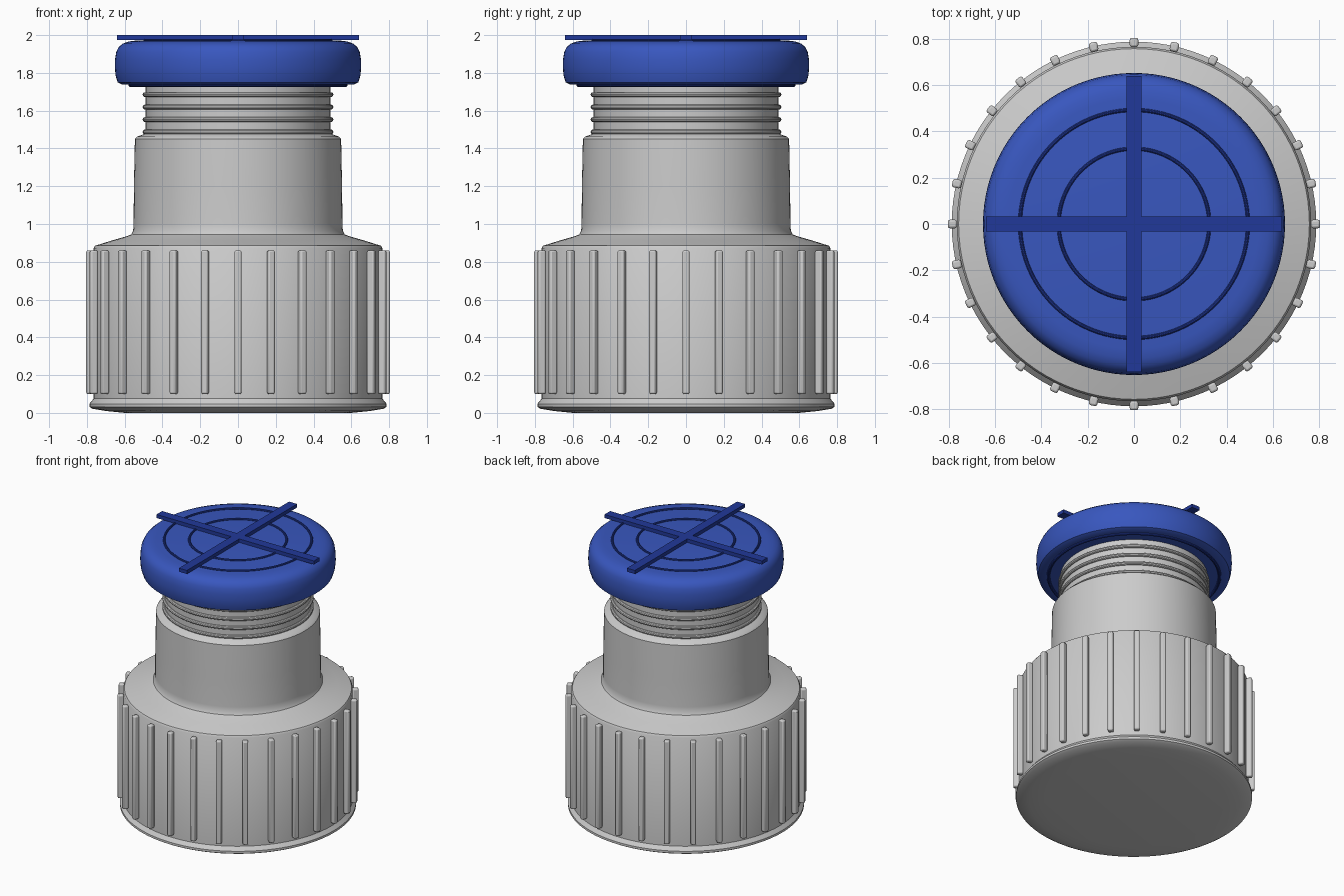
import bpy, bmesh, math

if "Cube" in bpy.data.objects:
    bpy.data.objects.remove(bpy.data.objects["Cube"])

def material(name, rgb):
    m = bpy.data.materials.new(name)
    m.diffuse_color = (*rgb, 1)
    m.use_nodes = True
    m.node_tree.nodes["Principled BSDF"].inputs["Base Color"].default_value = m.diffuse_color
    return m

BLUE = material("blue", (0.04, 0.095, 0.52))
DARK = material("dark_blue", (0.015, 0.04, 0.32))

def finish(ob, mat=None, angle=35):
    if mat:
        ob.data.materials.append(mat)
    bpy.ops.object.select_all(action='DESELECT')
    ob.select_set(True)
    bpy.context.view_layer.objects.active = ob
    bpy.ops.object.shade_smooth_by_angle(angle=math.radians(angle))
    return ob

def lathe(name, profile, mat=None, steps=96):
    """Revolve an (r, z) profile running bottom to top; both ends are capped."""
    bm = bmesh.new()
    rings = [[bm.verts.new((r * math.cos(2 * math.pi * i / steps),
                            r * math.sin(2 * math.pi * i / steps), z))
              for i in range(steps)] for r, z in profile]
    for a, b in zip(rings, rings[1:]):
        for i in range(steps):
            j = (i + 1) % steps
            bm.faces.new((a[i], a[j], b[j], b[i]))
    bm.faces.new(rings[0][::-1])
    bm.faces.new(rings[-1])
    me = bpy.data.meshes.new(name)
    bm.to_mesh(me)
    bm.free()
    ob = bpy.data.objects.new(name, me)
    bpy.context.collection.objects.link(ob)
    return finish(ob, mat)

def ring(name, radius, thick, z, mat=None):
    bpy.ops.mesh.primitive_torus_add(major_radius=radius, minor_radius=thick,
                                     major_segments=96, minor_segments=10, location=(0, 0, z))
    ob = bpy.context.object
    ob.name = name
    return finish(ob, mat)

def box(name, size, loc, angle=0, mat=None, bevel=0.0):
    bpy.ops.mesh.primitive_cube_add(size=1, location=loc, rotation=(0, 0, angle))
    ob = bpy.context.object
    ob.name = name
    ob.scale = size
    bpy.ops.object.transform_apply(location=False, rotation=False, scale=True)
    if bevel:
        mod = ob.modifiers.new("bevel", 'BEVEL')
        mod.width, mod.segments = bevel, 2
    return finish(ob, mat)

# Wide base, sloping shoulder and neck
lathe("body", [(0.60, 0), (0.70, 0.01), (0.77, 0.022), (0.787, 0.032), (0.787, 0.048),
               (0.765, 0.075), (0.765, 0.872), (0.757, 0.885), (0.66, 0.915), (0.59, 0.935),
               (0.565, 0.945), (0.555, 0.965), (0.553, 1.0), (0.551, 1.2), (0.546, 1.45),
               (0.535, 1.462), (0.50, 1.475), (0.49, 1.48)])

# Grip ribs around the base
for i in range(28):
    a = 2 * math.pi * i / 28
    box(f"grip_rib_{i:02d}", (0.04, 0.037, 0.76),
        (0.784 * math.cos(a), 0.784 * math.sin(a), 0.48), a, bevel=0.009)

# Threaded mouth
lathe("threaded_mouth", [(0.49, 1.46), (0.49, 1.78)])
for i in range(4):
    ring(f"thread_{i}", 0.492, 0.013, 1.487 + 0.066 * i)

# Cap with rounded edges
lathe("cap", [(0.57, 1.737), (0.615, 1.739), (0.637, 1.75), (0.648, 1.785), (0.652, 1.83),
              (0.651, 1.87), (0.645, 1.91), (0.632, 1.937), (0.61, 1.955), (0.58, 1.966),
              (0.54, 1.971)], BLUE)
ring("cap_lower_rim", 0.57, 0.011, 1.737, DARK)

# Raised rings and cross on top of the cap
for name, r in (("inner", 0.325), ("outer", 0.492)):
    ring(f"cap_{name}_ring", r, 0.008, 1.973, DARK)
for i in range(2):
    box(f"cap_cross_bar_{i}", (1.28, 0.065, 0.026), (0, 0, 1.987), i * math.pi / 2, DARK)
